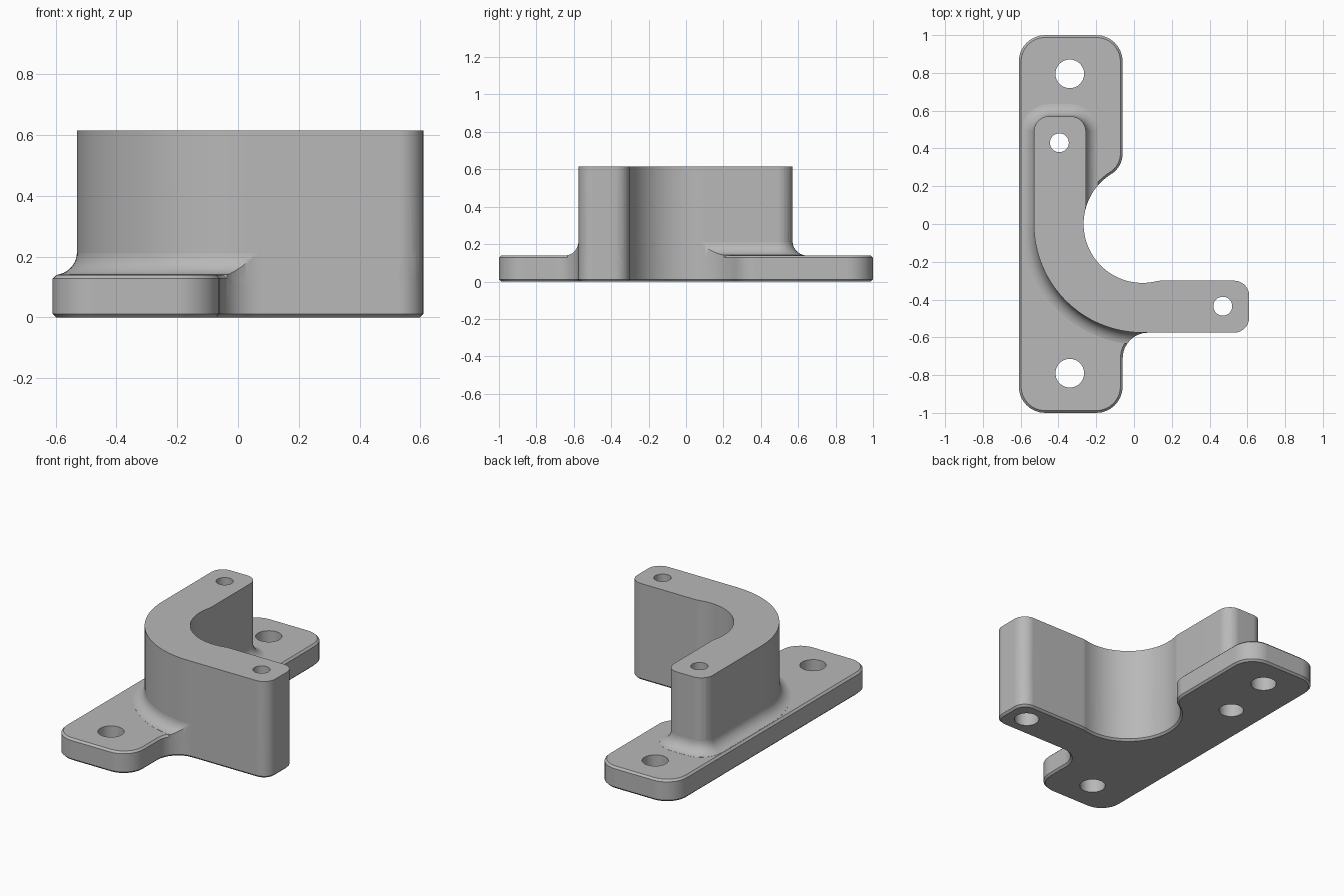
import bpy, bmesh
from math import sin, cos, radians
from mathutils import Vector

cube = bpy.data.objects.get("Cube")
if cube:
    bpy.data.objects.remove(cube, do_unlink=True)

grey = bpy.data.materials.new("cast grey")
grey.use_nodes = True
grey.diffuse_color = (0.48, 0.48, 0.48, 1)
grey.node_tree.nodes["Principled BSDF"].inputs["Base Color"].default_value = grey.diffuse_color


def arc(cx, cy, r, a0, a1, n=8):
    angles = [radians(a0 + (a1 - a0) * i / n) for i in range(n + 1)]
    return [Vector((cx + r * cos(a), cy + r * sin(a))) for a in angles]


def offset(points, d):
    """Move a counter-clockwise outline outwards by d."""
    result = []
    for i, p in enumerate(points):
        e0 = (p - points[i - 1]).normalized()
        e1 = (points[(i + 1) % len(points)] - p).normalized()
        n0, n1 = Vector((e0.y, -e0.x)), Vector((e1.y, -e1.x))
        result.append(p + (n0 + n1) * d / (1 + n0.dot(n1)))
    return result


def solid(name, points, layers):
    """Stack offset copies of an outline; layers are (offset, z)."""
    bm = bmesh.new()
    rings = [[bm.verts.new((p.x, p.y, z)) for p in offset(points, d)] for d, z in layers]
    bm.faces.new(rings[0][::-1])
    bm.faces.new(rings[-1])
    n = len(points)
    for low, high in zip(rings, rings[1:]):
        for i in range(n):
            j = (i + 1) % n
            bm.faces.new((low[i], low[j], high[j], high[i]))
    mesh = bpy.data.meshes.new(name)
    bm.to_mesh(mesh)
    bm.free()
    mesh.materials.append(grey)
    obj = bpy.data.objects.new(name, mesh)
    bpy.context.collection.objects.link(obj)
    return obj


def apply(obj, mod):
    with bpy.context.temp_override(object=obj, active_object=obj, selected_objects=[obj]):
        bpy.ops.object.modifier_apply(modifier=mod.name)


def combine(obj, other, operation):
    other.hide_render = True
    mod = obj.modifiers.new("combine", "BOOLEAN")
    mod.operation, mod.object, mod.solver = operation, other, "EXACT"
    apply(obj, mod)
    bpy.data.objects.remove(other, do_unlink=True)


# Shared outline pieces: arm end and concave inner bore
bore_x, bore_r, tilt = 0.045, 0.312, 13.9
arm_end = arc(0.53, -0.495, 0.08, -90, 0) + arc(0.53, -0.38, 0.08, 0, 90)
arm_end += arc(bore_x + 0.0987, -0.4, 0.1, 90, 90 + tilt, 4)[:-1]
bore = arc(bore_x, 0, bore_r, tilt - 90, -180 - tilt, 28)

# Curved wall outline
wall_outline = arm_end + bore + arc(-0.355, 0.0987, 0.1, -tilt, 0, 4)[1:]
wall_outline += arc(-0.335, 0.49, 0.08, 0, 90) + arc(-0.45, 0.49, 0.08, 90, 180)
wall_outline += arc(bore_x, 0, 0.575, 180, 270, 32)

# Flange outline, including the arm
foot_outline = arm_end + bore + arc(bore_x, 0, bore_r, -180 - tilt, -237.9, 10)[1:]
foot_outline += arc(-0.19, 0.374, 0.13, -57.9, 0)[1:]
foot_outline += arc(-0.2, 0.86, 0.14, 0, 90) + arc(-0.47, 0.86, 0.14, 90, 180)
foot_outline += arc(-0.47, -0.86, 0.14, 180, 270) + arc(-0.2, -0.86, 0.14, 270, 360)
foot_outline += arc(0.075, -0.71, 0.135, 180, 90)

# Chamfered base, upright wall
top, base_top, bevel = 0.615, 0.14, 0.012
bracket = solid("bracket_body", foot_outline,
                [(-bevel, 0), (0, bevel), (0, base_top - bevel), (-bevel, base_top)])
wall = solid("wall", wall_outline, [(0, 0.06), (0, top)])

# Fillet around the foot of the wall, trimmed to the flange
r = 0.075
sweep = [radians(t) for t in range(8, 91, 8)]
layers = [(0.064, 0.1)] + [(r - r * sin(t), base_top + r - r * cos(t)) for t in sweep]
fillet = solid("fillet", wall_outline, layers + [(-0.003, base_top + r + 0.002)])
trim = solid("trim", foot_outline, [(0, 0.11), (0, 0.3)])
combine(fillet, trim, "INTERSECT")
combine(bracket, wall, "UNION")
combine(bracket, fillet, "UNION")


# Bolt holes through flange; stepped holes through the wall ends
def drill(x, y, radius, z0, z1):
    circle = arc(x, y, radius, 0, 360, 32)[:-1]
    combine(bracket, solid("drill", circle, [(0, z0), (0, z1)]), "DIFFERENCE")


for y in (0.795, -0.79):
    drill(-0.34, y, 0.076, -0.1, 0.3)
for x, y in ((-0.395, 0.43), (0.47, -0.435)):
    drill(x, y, 0.05, -0.1, 0.8)
    drill(x, y, 0.073, -0.1, 0.35)

# Smooth curved faces, keep machined edges crisp
bpy.ops.object.select_all(action="DESELECT")
bracket.select_set(True)
bpy.context.view_layer.objects.active = bracket
bpy.ops.object.shade_smooth_by_angle(angle=radians(30))
normals = bracket.modifiers.new("even shading", "WEIGHTED_NORMAL")
normals.keep_sharp = True
